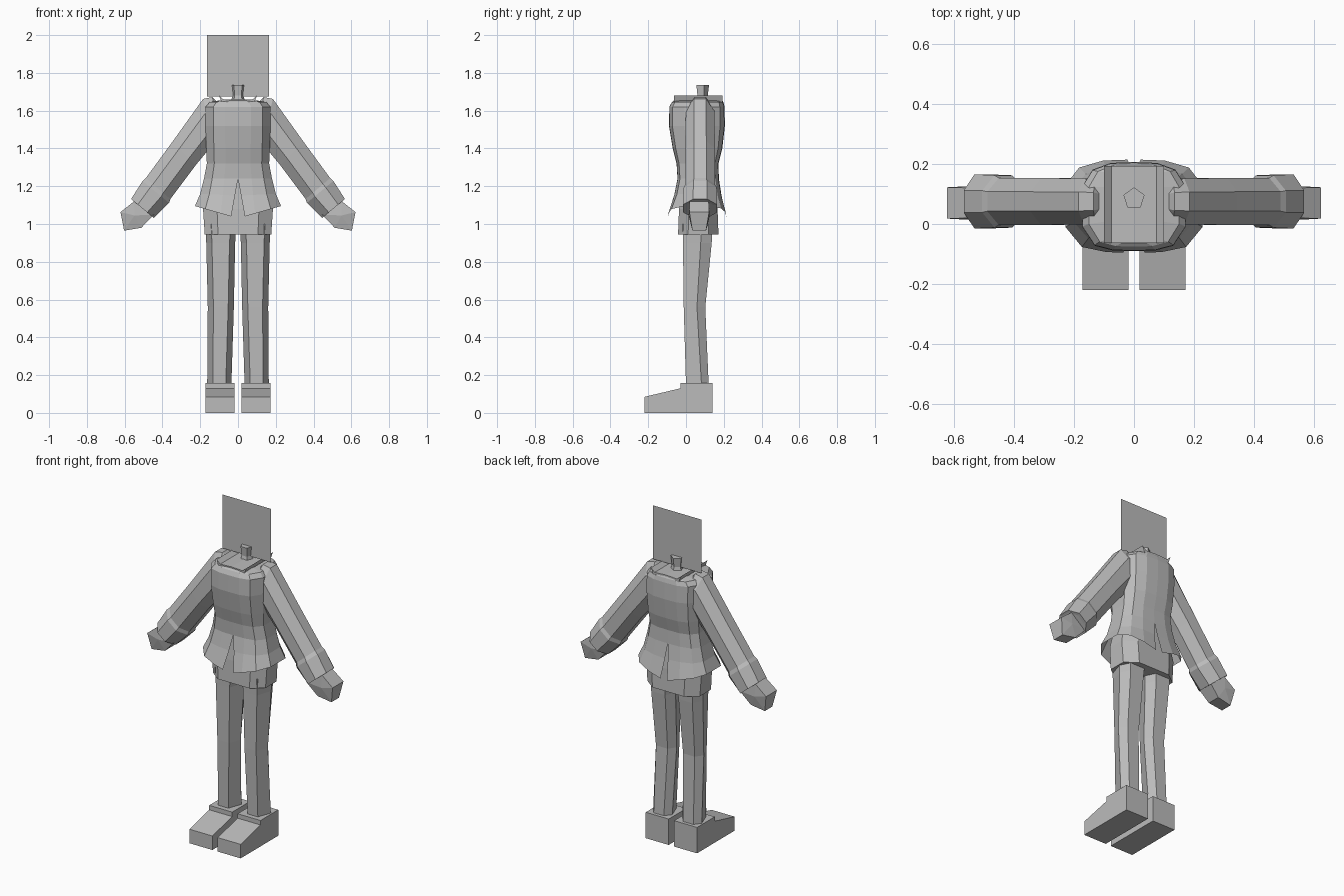
import bpy, bmesh, math
from mathutils import Vector

if "Cube" in bpy.data.objects:
    bpy.data.objects.remove(bpy.data.objects["Cube"])

grey = bpy.data.materials.new("plain grey")
grey.diffuse_color = (0.5, 0.5, 0.5, 1)
grey.use_nodes = True
grey.node_tree.nodes["Principled BSDF"].inputs["Base Color"].default_value = grey.diffuse_color
YC = 0.075  # body centre line in depth


def finish(name, bm, mirror=False, outward=None):
    """Turn a bmesh into a flat shaded object, optionally mirrored left to right."""
    bmesh.ops.recalc_face_normals(bm, faces=bm.faces)
    if outward is not None:
        bm.faces.ensure_lookup_table()
        total = sum(f.normal.dot(f.calc_center_median() - outward) * f.calc_area() for f in bm.faces)
        if total < 0:
            bmesh.ops.reverse_faces(bm, faces=bm.faces)
    me = bpy.data.meshes.new(name)
    bm.to_mesh(me)
    bm.free()
    me.materials.append(grey)
    ob = bpy.data.objects.new(name, me)
    bpy.context.collection.objects.link(ob)
    if mirror:
        m = ob.modifiers.new("mirror", 'MIRROR')
        m.use_clip = True
        m.merge_threshold = 0.0005
    return ob


def loft(name, rings, mirror=False, closed=True, caps=True, outward=None):
    """Bridge a list of point rings with quads."""
    bm = bmesh.new()
    vs = [[bm.verts.new(p) for p in r] for r in rings]
    n = len(vs[0])
    for a, b in zip(vs, vs[1:]):
        for i in range(n if closed else n - 1):
            j = (i + 1) % n
            bm.faces.new((a[i], a[j], b[j], b[i]))
    if caps:
        bm.faces.new(vs[0])
        bm.faces.new(vs[-1])
    return finish(name, bm, mirror, outward)


def slab(name, points, axis, lo, hi, mirror=False):
    """Extrude a flat outline along x or y."""
    def at(p, d):
        return (d, p[0], p[1]) if axis == 'x' else (p[0], d, p[1])
    return loft(name, [[at(p, d) for p in points] for d in (lo, hi)], mirror)


# Jacket: half shell with split front and back skirt, mirrored
HALF = [(0, -1), (.4, -.99), (.76, -.88), (1, -.45), (1, .45), (.8, .83), (.45, .98), (0, 1)]


def half_ring(z, w, yf, yb, front_gap=0.0, back_gap=0.0, rise=0.0):
    c, h = (yf + yb) / 2, (yb - yf) / 2
    pts = []
    for i, (x, y) in enumerate(HALF):
        px = front_gap if i == 0 else back_gap if i == len(HALF) - 1 else x * w
        pts.append((px, c + y * h, z + rise * px / w))
    return pts


loft("jacket", [
    half_ring(1.655, .095, -.062, .192),
    half_ring(1.645, .150, -.075, .198),
    half_ring(1.62, .172, -.088, .204),
    half_ring(1.52, .172, -.090, .206),
    half_ring(1.40, .168, -.070, .192),
    half_ring(1.32, .165, -.050, .172),
    half_ring(1.24, .180, -.045, .174),
    half_ring(1.15, .200, -.063, .188, .016, .010, .01),
    half_ring(1.03, .228, -.095, .214, .036, .022, .065),
], mirror=True, closed=False, caps=False, outward=Vector((0, YC, 1.35)))

# Collar: flat top with raised side flaps
collar = [(-.10, 1.68), (-.075, 1.658), (0, 1.662), (.075, 1.658), (.10, 1.68), (.085, 1.64), (-.085, 1.64)]
slab("collar", collar, 'y', -.063, .193)

# Neck: five-sided stub, slightly waisted
loft("neck", [[(r * math.sin(k * math.tau / 5), .085 + r * math.cos(k * math.tau / 5), z)
               for k in range(5)] for z, r in ((1.64, .042), (1.68, .030), (1.735, .037))])

# Head panel: single upright sheet
bm = bmesh.new()
bm.faces.new([bm.verts.new((x, .085, z)) for x, z in
              ((-.163, 1.675), (.163, 1.675), (.163, 2.0), (-.163, 2.0))])
finish("head_panel", bm)

# Hips: eight-sided trouser top
OCT = [(.6, -1), (1, -.5), (1, .5), (.6, 1), (-.6, 1), (-1, .5), (-1, -.5), (-.6, -1)]
loft("hips", [[(x * w, .065 + y * d, z) for x, y in OCT]
              for z, w, d in ((1.25, .150, .085), (1.08, .185, .102), (.945, .176, .107))])


# Sleeves: eight-sided tubes given by upper and lower edge points
def sleeve_ring(upper, lower, depth):
    u, l = Vector((upper[0], 0, upper[1])), Vector((lower[0], 0, lower[1]))
    c, h = (u + l) / 2 + Vector((0, YC, 0)), (u - l) / 2
    s = 1 / math.cos(math.pi / 8)
    out = []
    for k in range(8):
        a = math.pi / 8 + k * math.pi / 4
        out.append(c + h * (math.cos(a) * s) + Vector((0, depth * math.sin(a) * s, 0)))
    return out


loft("sleeve", [
    sleeve_ring((.115, 1.65), (.105, 1.50), .062),
    sleeve_ring((.135, 1.672), (.11, 1.48), .072),
    sleeve_ring((.185, 1.662), (.125, 1.43), .076),
    sleeve_ring((.345, 1.438), (.225, 1.31), .078),
    sleeve_ring((.488, 1.243), (.358, 1.132), .078),
    sleeve_ring((.505, 1.228), (.365, 1.112), .087),
    sleeve_ring((.566, 1.132), (.445, 1.032), .090),
    sleeve_ring((.555, 1.126), (.452, 1.038), .070),
], mirror=True)

# Hands: wedge shaped mittens, narrower toward the tip
bm = bmesh.new()
outline = [(.55, 1.12, .050), (.622, 1.063, .052), (.603, .965, .036), (.512, .98, .040), (.445, 1.05, .050)]
sides = [[bm.verts.new((x, .07 + s * d, z)) for x, z, d in outline] for s in (-1, 1)]
peaks = [bm.verts.new((.548, .07 + s * .056, 1.045)) for s in (-1, 1)]
for i in range(5):
    j = (i + 1) % 5
    bm.faces.new((sides[0][i], sides[0][j], sides[1][j], sides[1][i]))
    for side, peak in zip(sides, peaks):
        bm.faces.new((side[i], side[j], peak))
finish("hand", bm, mirror=True)


# Legs: six-sided with a slight bend at the knee
def leg_ring(z, inner, outer, yf, ym, yb):
    e = .03
    return [(inner + e, yf, z), (outer - e, yf, z), (outer, ym, z),
            (outer - e, yb, z), (inner + e, yb, z), (inner, ym, z)]


loft("leg", [
    leg_ring(1.0, .008, .172, -.018, .080, .142),
    leg_ring(.90, .015, .168, -.016, .078, .136),
    leg_ring(.56, .022, .160, -.012, .058, .102),
    leg_ring(.15, .035, .163, .000, .082, .120),
], mirror=True)

# Shoes: side profile extruded across
shoe = [(-.22, 0), (.14, 0), (.14, .157), (-.03, .157), (-.03, .13), (-.22, .085)]
slab("shoe", shoe, 'x', .018, .172, mirror=True)
